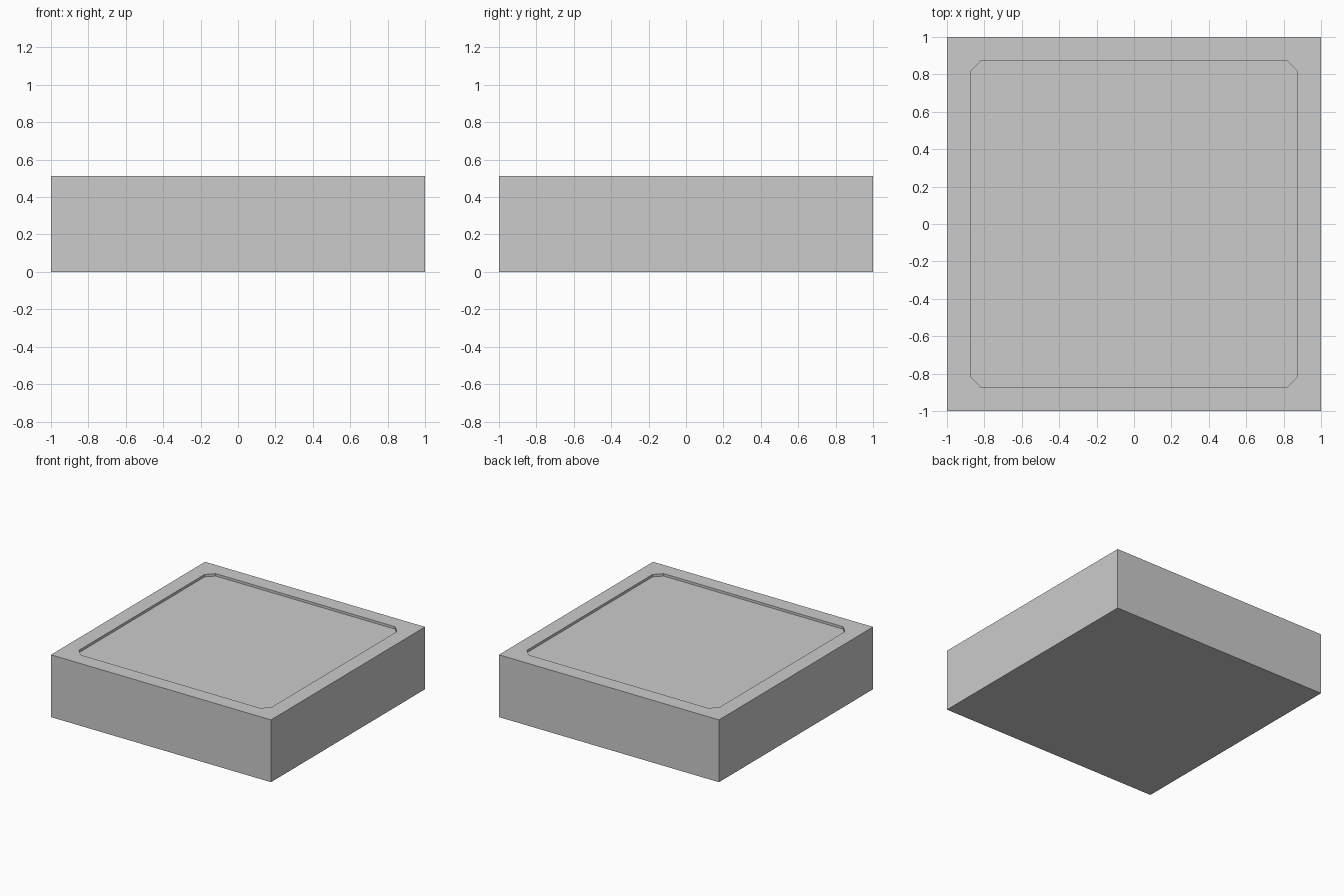
import bpy, bmesh

if "Cube" in bpy.data.objects:
    bpy.data.objects.remove(bpy.data.objects["Cube"])

TOP, FLOOR = 0.512, 0.492   # rim height, recess floor height
R, C = 0.875, 0.815         # recess half-width, start of corner cut

bm = bmesh.new()


def ring(points, z):
    return [bm.verts.new((x, y, z)) for x, y in points]


def walls(a, b):
    for i in range(len(a)):
        j = (i + 1) % len(a)
        bm.faces.new((a[i], a[j], b[j], b[i]))


square = [(1, -1), (1, 1), (-1, 1), (-1, -1)]
octagon = [(C, -R), (R, -C), (R, C), (C, R),
           (-C, R), (-R, C), (-R, -C), (-C, -R)]

# Outer block
bottom, top = ring(square, 0), ring(square, TOP)
bm.faces.new(bottom[::-1])
walls(bottom, top)

# Shallow recess with cut corners
rim, floor = ring(octagon, TOP), ring(octagon, FLOOR)
walls(rim, floor)
bm.faces.new(floor)

# Flat border around the recess
for i in range(4):
    j = (i + 1) % 4
    a, b, c = rim[2 * i], rim[2 * i + 1], rim[(2 * i + 2) % 8]
    bm.faces.new((top[i], b, a))
    bm.faces.new((top[i], top[j], c, b))

bmesh.ops.recalc_face_normals(bm, faces=bm.faces)
mesh = bpy.data.meshes.new("recessed_block")
bm.to_mesh(mesh)
bm.free()
bpy.context.collection.objects.link(bpy.data.objects.new("recessed_block", mesh))
